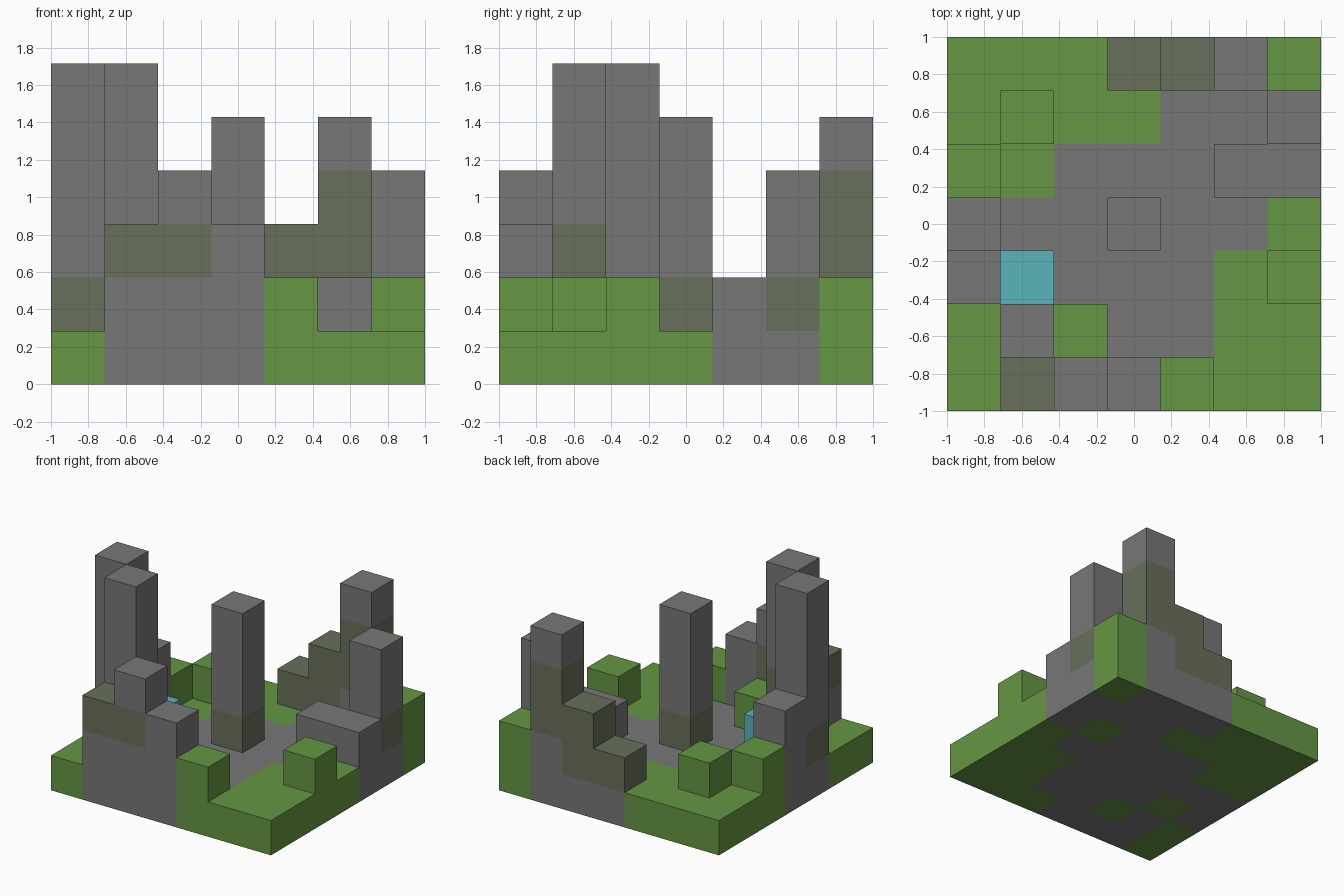
import bpy
import bmesh
from mathutils import Matrix, Vector

cube = bpy.data.objects.get("Cube")
if cube:
    bpy.data.objects.remove(cube, do_unlink=True)

N = 7
CELL = 2 / N


def make_material(name, rgb):
    mat = bpy.data.materials.new(name)
    mat.use_nodes = True
    color = (*rgb, 1)
    mat.diffuse_color = color
    bsdf = mat.node_tree.nodes["Principled BSDF"]
    bsdf.inputs["Base Color"].default_value = color
    bsdf.inputs["Roughness"].default_value = 0.9
    return mat


MATERIALS = {
    "G": make_material("grass green", (0.133, 0.305, 0.056)),
    "S": make_material("stone grey", (0.186, 0.186, 0.186)),
    "M": make_material("mossy stone", (0.139, 0.160, 0.105)),
    "W": make_material("water cyan", (0.102, 0.462, 0.497)),
}

# Ground layer, back row first: grass and stone paving
GROUND = """
GGGSSSG
GGGGSSS
GGSSSGS
SSSSSSG
SGSSSGG
GSGSSGG
GSSSGGG
""".split()

# Blocks standing on the ground: (column, row from the front) -> stack upwards
PARTS = {
    "left_tower": {(0, 2): "MSSSS"},
    "front_tower": {(1, 1): "SMSSS"},
    "left_buttress": {(0, 3): "SS"},
    "front_wall": {(1, 0): "SM", (2, 0): "SMS", (3, 0): "SS"},
    "centre_pillar": {(3, 3): "MSSS"},
    "back_stair_wall": {(3, 6): "M", (4, 6): "MM", (5, 6): "SMMS"},
    "right_pillar": {(6, 5): "MSS"},
    "right_low_wall": {(5, 4): "S", (6, 4): "S"},
    "water_block": {(1, 2): "W"},
    "front_grass_mound": {(4, 0): "G"},
    "inner_grass_mound": {(2, 1): "G"},
    "right_grass_mound": {(6, 2): "G"},
    "left_grass_mound": {(0, 4): "G"},
    "back_left_grass_mound": {(1, 5): "G"},
    "back_corner_grass": {(6, 6): "G"},
}

# Expand every part into unit blocks
blocks = {"ground": {(i, N - 1 - r, 0): kind
                     for r, row in enumerate(GROUND)
                     for i, kind in enumerate(row)}}
for name, stacks in PARTS.items():
    blocks[name] = {(i, j, k + 1): kind
                    for (i, j), stack in stacks.items()
                    for k, kind in enumerate(stack)}
occupied = {cell for part in blocks.values() for cell in part}


def build_part(name, cells):
    """Join the part's blocks, keeping only faces open to the air."""
    kinds = sorted(set(cells.values()))
    bm = bmesh.new()
    for cell, kind in cells.items():
        centre = (Vector(cell) + Vector((0.5, 0.5, 0.5))) * CELL - Vector((1, 1, 0))
        verts = bmesh.ops.create_cube(
            bm, size=CELL, matrix=Matrix.Translation(centre))["verts"]
        faces = {f for v in verts for f in v.link_faces}
        hidden = []
        for face in faces:
            face.normal_update()
            face.material_index = kinds.index(kind)
            neighbour = tuple(c + round(n) for c, n in zip(cell, face.normal))
            if neighbour in occupied:
                hidden.append(face)
        bmesh.ops.delete(bm, geom=hidden, context="FACES")
    bmesh.ops.remove_doubles(bm, verts=bm.verts[:], dist=CELL / 100)
    mesh = bpy.data.meshes.new(name)
    bm.to_mesh(mesh)
    bm.free()
    for kind in kinds:
        mesh.materials.append(MATERIALS[kind])
    bpy.context.scene.collection.objects.link(bpy.data.objects.new(name, mesh))


for part_name, part_cells in blocks.items():
    build_part(part_name, part_cells)
